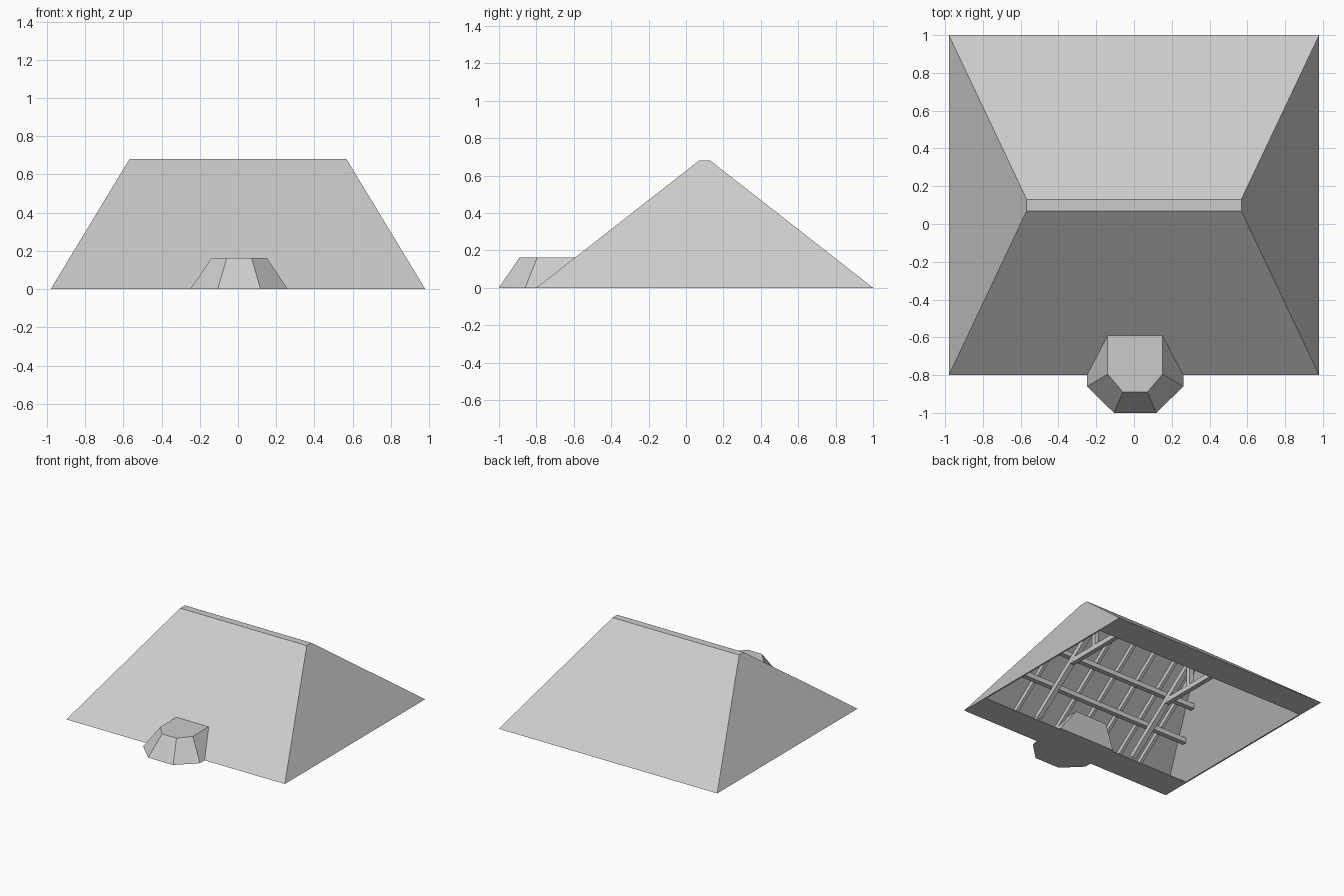
import bpy, bmesh, math
from mathutils import Vector, Matrix

if "Cube" in bpy.data.objects:
    bpy.data.objects.remove(bpy.data.objects["Cube"])

RIDGE_Y = 0.10            # centre of the ridge
SLOPE = 0.68 / 0.87       # pitch of the front and back slopes

grey = bpy.data.materials.new("roof grey")
grey.diffuse_color = (0.6, 0.6, 0.6, 1)
grey.use_nodes = True
grey.node_tree.nodes["Principled BSDF"].inputs["Base Color"].default_value = grey.diffuse_color


def make(name, bm):
    bmesh.ops.recalc_face_normals(bm, faces=bm.faces[:])
    me = bpy.data.meshes.new(name)
    bm.to_mesh(me)
    bm.free()
    me.materials.append(grey)
    ob = bpy.data.objects.new(name, me)
    bpy.context.collection.objects.link(ob)
    return ob


def beam(name, p, q, width, depth):
    """Rectangular timber from p to q."""
    p, q = Vector(p), Vector(q)
    along = (q - p).normalized()
    side = Vector((0, 1, 0)) if abs(along.x) > 0.9 else Vector((1, 0, 0))
    up = along.cross(side)
    rot = Matrix((side, up, along)).transposed().to_4x4()
    size = Matrix.Diagonal((width, depth, (q - p).length, 1))
    bm = bmesh.new()
    bmesh.ops.create_cube(bm, size=1, matrix=Matrix.Translation((p + q) / 2) @ rot @ size)
    return make(name, bm)


def slope_z(y, drop):
    """Height on the front slope, lowered by drop."""
    return SLOPE * (y + 0.8) - drop


def flip(y, back):
    return 2 * RIDGE_Y - y if back else y


def rect(bm, x, y0, y1, z):
    return [bm.verts.new(c) for c in ((-x, y0, z), (x, y0, z), (x, y1, z), (-x, y1, z))]


# Hollow hipped roof: outer skin, narrow flat ridge and inner skin
bm = bmesh.new()
rings = [rect(bm, 0.98, -0.80, 1.00, 0), rect(bm, 0.568, 0.07, 0.13, 0.68),
         rect(bm, 0.558, 0.08, 0.12, 0.665), rect(bm, 0.968, -0.785, 0.985, 0)]
for a, b in ((0, 1), (2, 3), (3, 0)):
    for i in range(4):
        j = (i + 1) % 4
        bm.faces.new((rings[a][i], rings[a][j], rings[b][j], rings[b][i]))
bm.faces.new(rings[1])
bm.faces.new(rings[2])
make("hipped_roof", bm)

# Small roof over the front bay
bm = bmesh.new()
cx = 0.006
low = [(-0.255, -0.54), (-0.255, -0.86), (-0.112, -1.0),
       (0.112, -1.0), (0.255, -0.86), (0.255, -0.54)]
high = [(-0.145, -0.49), (-0.145, -0.795), (-0.065, -0.89),
        (0.065, -0.89), (0.145, -0.795), (0.145, -0.49)]
lo = [bm.verts.new((x + cx, y, 0)) for x, y in low]
hi = [bm.verts.new((x + cx, y, 0.163)) for x, y in high]
for i in range(6):
    j = (i + 1) % 6
    bm.faces.new((lo[i], lo[j], hi[j], hi[i]))
bm.faces.new(lo)
bm.faces.new(hi)
make("bay_roof", bm)

for back in (False, True):
    end = "back" if back else "front"

    # Flat boarding under the eaves
    y0, y1 = flip(-0.785, back), flip(-0.56, back)
    bm = bmesh.new()
    bmesh.ops.create_cube(bm, size=1, matrix=Matrix.Translation((0, (y0 + y1) / 2, 0.004))
                          @ Matrix.Diagonal((1.936, abs(y1 - y0), 0.008, 1)))
    make(end + "_soffit", bm)

    # Common rafters just below the skin
    for i in range(7):
        x = -0.6 + 0.2 * i
        top = min(0.04, -0.8 + (0.94 - abs(x)) / 0.6 / SLOPE)
        beam(end + "_rafter", (x, flip(-0.72, back), slope_z(-0.72, 0.045)),
             (x, flip(top, back), slope_z(top, 0.045)), 0.025, 0.035)

    # Purlins running to the hipped ends
    for y in (-0.39, -0.18):
        z = slope_z(y, 0.10)
        reach = 0.95 - 0.6 * z
        beam(end + "_purlin", (-reach, flip(y, back), z), (reach, flip(y, back), z), 0.04, 0.04)

    # Main truss rafters
    for x in (-0.46, 0.46):
        beam(end + "_truss_rafter", (x, flip(-0.56, back), slope_z(-0.56, 0.16)),
             (x, RIDGE_Y, slope_z(RIDGE_Y, 0.16)), 0.04, 0.04)

# Collar tie and king post of each truss
for x in (-0.46, 0.46):
    beam("collar_tie", (x, -0.18, 0.33), (x, 0.38, 0.33), 0.038, 0.04)
    beam("king_post", (x, RIDGE_Y, 0.33), (x, RIDGE_Y, 0.66), 0.036, 0.036)
